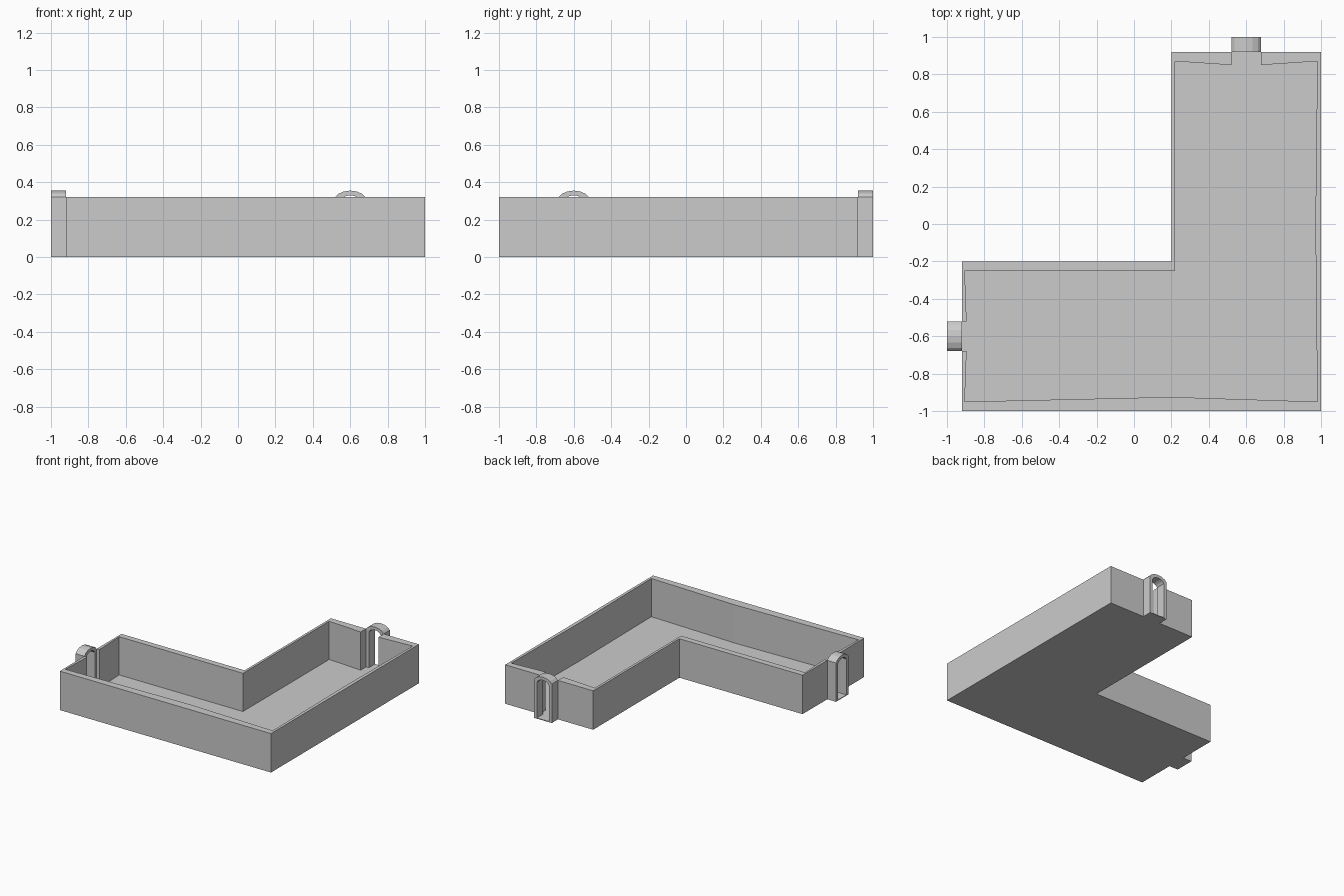
import bpy, bmesh, math

if "Cube" in bpy.data.objects:
    bpy.data.objects.remove(bpy.data.objects["Cube"])

FLOOR = 0.006   # floor thickness
TOP = 0.32      # wall height


def prism(name, points, offset):
    """Extrude a closed 3D polygon along an offset vector."""
    bm = bmesh.new()
    face = bm.faces.new([bm.verts.new(p) for p in points])
    ext = bmesh.ops.extrude_face_region(bm, geom=[face], use_keep_orig=True)
    verts = [g for g in ext["geom"] if isinstance(g, bmesh.types.BMVert)]
    bmesh.ops.translate(bm, verts=verts, vec=offset)
    bmesh.ops.recalc_face_normals(bm, faces=bm.faces)
    mesh = bpy.data.meshes.new(name)
    bm.to_mesh(mesh)
    bm.free()
    obj = bpy.data.objects.new(name, mesh)
    bpy.context.collection.objects.link(obj)
    return obj


def slab(name, outline, z0, z1):
    return prism(name, [(x, y, z0) for x, y in outline], (0, 0, z1 - z0))


# L-shaped floor with a doorstep at each end
slab("floor", [(-0.92, -1), (1, -1), (1, 0.92), (0.68, 0.92), (0.68, 1),
               (0.52, 1), (0.52, 0.92), (0.2, 0.92), (0.2, -0.2),
               (-0.92, -0.2), (-0.92, -0.52), (-1, -0.52), (-1, -0.68),
               (-0.92, -0.68)], 0, FLOOR)

# Wall round the inside of the bend, doorway to doorway
slab("inner_bend_wall", [(-0.92, -0.52), (-0.92, -0.2), (0.2, -0.2),
                         (0.2, 0.92), (0.52, 0.92), (0.52, 0.85),
                         (0.22, 0.87), (0.22, -0.25), (-0.905, -0.25),
                         (-0.895, -0.52)], FLOOR, TOP)

# Wall round the outside of the bend, doorway to doorway
slab("outer_bend_wall", [(-0.92, -0.68), (-0.92, -1), (1, -1), (1, 0.92),
                         (0.68, 0.92), (0.68, 0.85), (0.98, 0.87),
                         (0.97, 0.0), (0.98, -0.95), (0.2, -0.925),
                         (-0.905, -0.95), (-0.895, -0.68)], FLOOR, TOP)


# Arched door frame profile: (sideways, z)
def arc(half, spring, rise, n=6):
    return [(-half * math.cos(math.pi * i / n * 0.8 + math.pi * 0.1) / math.cos(math.pi * 0.1),
             spring + rise * (math.sin(math.pi * i / n * 0.8 + math.pi * 0.1) - math.sin(math.pi * 0.1))
             / (1 - math.sin(math.pi * 0.1))) for i in range(n + 1)]


outer = [(-0.08, FLOOR)] + arc(0.08, TOP, 0.035) + [(0.08, FLOOR)]
inner = [(-0.055, FLOOR)] + arc(0.055, 0.30, 0.03) + [(0.055, FLOOR)]
profile = outer + inner[::-1]

prism("back_door_frame", [(0.6 + u, 0.92, z) for u, z in profile], (0, 0.08, 0))
prism("left_door_frame", [(-0.92, -0.6 + u, z) for u, z in profile], (-0.08, 0, 0))
